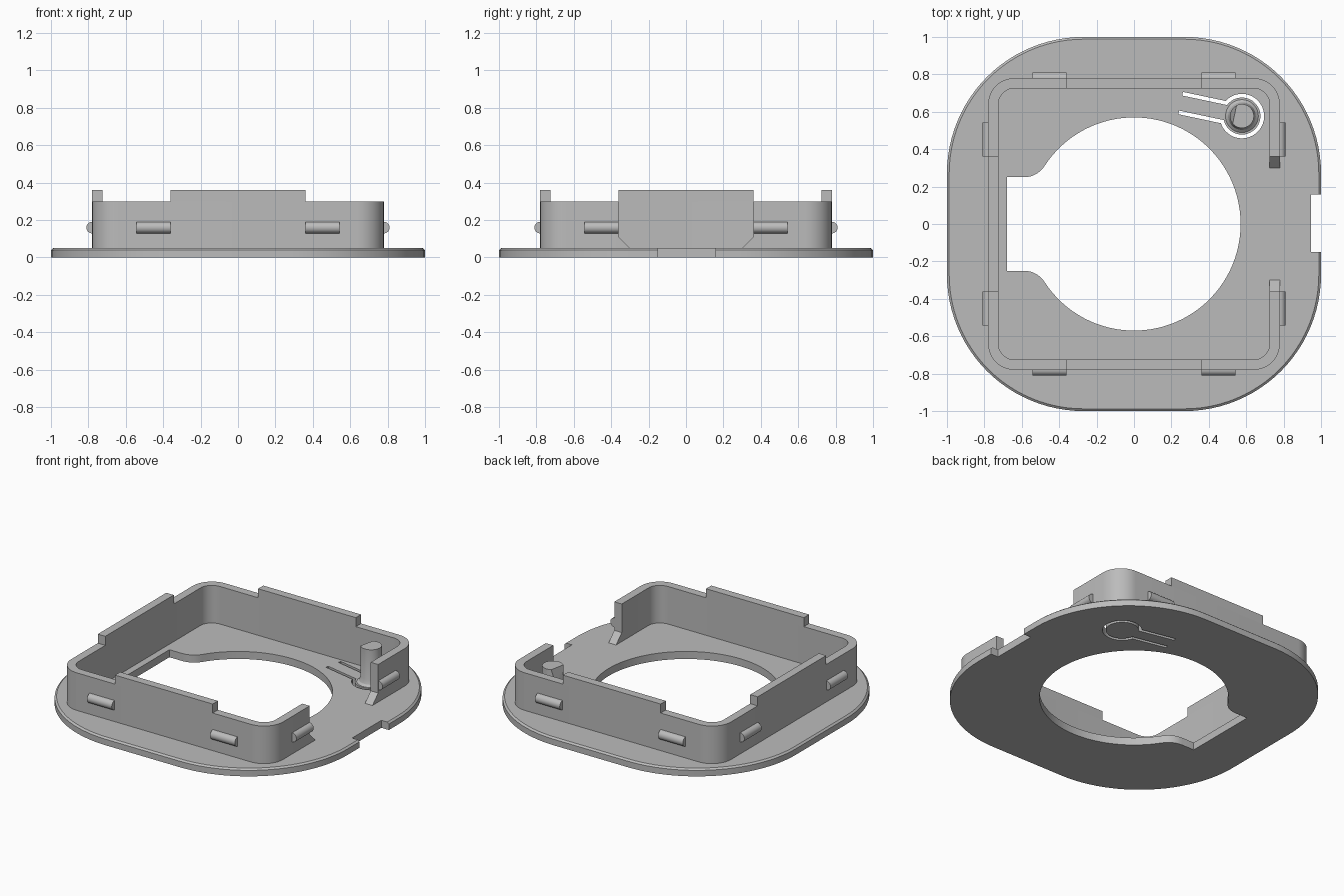
import bpy, bmesh
from math import sin, cos, pi, radians, asin, atan2
from mathutils import Vector, Matrix

if "Cube" in bpy.data.objects:
    bpy.data.objects.remove(bpy.data.objects["Cube"], do_unlink=True)

grey = bpy.data.materials.new("plain_grey")
grey.use_nodes = True
grey.diffuse_color = (0.5, 0.5, 0.5, 1)
grey.node_tree.nodes["Principled BSDF"].inputs["Base Color"].default_value = grey.diffuse_color

PLATE_TOP, WALL_TOP, TAB_TOP = 0.05, 0.30, 0.36
WALL, THICK, GAP = 0.78, 0.055, 0.36


def arc(cx, cy, r, a0, a1, n):
    """Points along an arc, angles in radians."""
    return [(cx + r * cos(a0 + (a1 - a0) * i / n), cy + r * sin(a0 + (a1 - a0) * i / n))
            for i in range(n + 1)]


def rounded_square(half, r, n):
    """Closed outline that starts and ends at the middle of the +x side."""
    c = half - r
    pts = []
    for k, (sx, sy) in enumerate([(1, 1), (-1, 1), (-1, -1), (1, -1)]):
        pts += arc(sx * c, sy * c, r, k * pi / 2, (k + 1) * pi / 2, n)
    return pts


def finish(name, bm):
    bmesh.ops.recalc_face_normals(bm, faces=bm.faces)
    mesh = bpy.data.meshes.new(name)
    bm.to_mesh(mesh)
    bm.free()
    mesh.materials.append(grey)
    ob = bpy.data.objects.new(name, mesh)
    bpy.context.collection.objects.link(ob)
    return ob


def loft(name, layers, matrix=Matrix()):
    """Solid through stacked outlines given as (outline, height)."""
    bm = bmesh.new()
    rings = [[bm.verts.new(matrix @ Vector((x, y, z))) for x, y in pts] for pts, z in layers]
    bm.faces.new(rings[0])
    bm.faces.new(rings[-1])
    n = len(rings[0])
    for lo, hi in zip(rings, rings[1:]):
        for i in range(n):
            j = (i + 1) % n
            bm.faces.new((lo[i], lo[j], hi[j], hi[i]))
    return finish(name, bm)


def prism(name, pts, z0, z1, matrix=Matrix()):
    return loft(name, [(pts, z0), (pts, z1)], matrix)


def box(name, x0, x1, y0, y1, z0, z1, matrix=Matrix()):
    return prism(name, [(x0, y0), (x1, y0), (x1, y1), (x0, y1)], z0, z1, matrix)


def cut(ob, cutter):
    """Subtract the cutter and discard it."""
    mod = ob.modifiers.new("cut", 'BOOLEAN')
    mod.operation, mod.solver, mod.object = 'DIFFERENCE', 'EXACT', cutter
    bpy.context.view_layer.update()
    deps = bpy.context.evaluated_depsgraph_get()
    mesh = bpy.data.meshes.new_from_object(ob.evaluated_get(deps))
    ob.modifiers.clear()
    ob.data = mesh
    bpy.data.objects.remove(cutter, do_unlink=True)


def smooth(ob):
    bpy.ops.object.select_all(action='DESELECT')
    ob.select_set(True)
    bpy.context.view_layer.objects.active = ob
    bpy.ops.object.shade_smooth_by_angle(angle=radians(28))


parts = []

# Base plate with a chamfered top edge
outer = rounded_square(1.0, 0.73, 24)
inner = rounded_square(0.988, 0.718, 24)
plate = loft("base_plate", [(outer, 0), (outer, 0.04), (inner, PLATE_TOP)])

# Round opening with a filleted rectangular bay on the -x side
R, bay, fil = 0.57, 0.25, 0.13
fy = bay + fil
fx = -((R + fil) ** 2 - fy ** 2) ** 0.5
half = [(-0.68, bay)] + arc(fx, fy, fil, -pi / 2, atan2(-fy, -fx), 8)
half += arc(0, 0, R, atan2(fy, fx), 0, 40)[1:]
cut(plate, prism("opening_cutter", half + [(x, -y) for x, y in half[-2::-1]], -0.1, 0.2))
cut(plate, box("notch_cutter", 0.945, 1.1, -0.15, 0.158, -0.1, 0.2))

# Thin slot that frees a spring tongue around the button
at_button = Matrix.Translation((0.577, 0.577, 0)) @ Matrix.Rotation(radians(168), 4, 'Z')


def slot_side(r, w):
    a = asin(w / r)
    return [(0.335, w)] + arc(0, 0, r, a, 2 * pi - a, 36) + [(0.335, -w)]


slot = slot_side(0.119, 0.061) + slot_side(0.099, 0.041)[::-1]
cut(plate, prism("slot_cutter", slot, -0.1, 0.2, at_button))
parts.append(plate)

# Button post: flared foot, straight shaft, one side sliced at a slant
rings = [(0.088, PLATE_TOP - 0.01), (0.088, PLATE_TOP), (0.074, 0.062), (0.064, 0.09), (0.064, 0.29)]
post = loft("button_post", [(arc(0, 0, r, 0, 2 * pi, 32)[:-1], z) for r, z in rings], at_button)
bm = bmesh.new()
bm.from_mesh(post.data)
rot = at_button.to_3x3()
res = bmesh.ops.bisect_plane(bm, geom=bm.verts[:] + bm.edges[:] + bm.faces[:],
                             plane_co=at_button @ Vector((0.04, 0, 0.29)),
                             plane_no=rot @ Vector((1, 0, 0.2)), clear_outer=True)
bmesh.ops.holes_fill(bm, edges=[e for e in bm.edges if e.is_boundary])
bmesh.ops.recalc_face_normals(bm, faces=bm.faces)
bm.to_mesh(post.data)
bm.free()
parts.append(post)

# Upright wall, open in the middle of the +x side
wall_out = [(WALL, GAP)] + rounded_square(WALL, 0.14, 10) + [(WALL, -GAP)]
inside = WALL - THICK
wall_in = [(inside, GAP)] + rounded_square(inside, 0.14 - THICK, 10) + [(inside, -GAP)]
parts.append(prism("wall", wall_out + wall_in[::-1], PLATE_TOP, WALL_TOP))

# Raised tabs on the three closed sides
for name, turn in (("back_tab", 90), ("side_tab", 180), ("front_tab", 270)):
    parts.append(box(name, inside, WALL, -GAP, GAP, WALL_TOP, TAB_TOP,
                     Matrix.Rotation(radians(turn), 4, 'Z')))

# Small gussets at the foot of each wall end
to_yz = Matrix(((0, 0, 1, 0), (1, 0, 0, 0), (0, 1, 0, 0), (0, 0, 0, 1)))
for name, s in (("back_gusset", 1), ("front_gusset", -1)):
    tri = [(s * GAP, PLATE_TOP), (s * 0.30, PLATE_TOP), (s * GAP, 0.11)]
    parts.append(prism(name, tri, inside, WALL, to_yz))

# Snap ridges: two half-round bars on each side
lie = Matrix.Rotation(radians(90), 4, 'X')
for k, side in enumerate(("right", "back", "left", "front")):
    for s in (1, -1):
        m = (Matrix.Rotation(k * pi / 2, 4, 'Z') @ Matrix.Translation((WALL, s * 0.453, 0.16)) @ lie)
        bar = arc(0, 0, 0.031, -pi / 2, pi / 2, 14)
        parts.append(prism(f"{side}_ridge_{'a' if s > 0 else 'b'}", bar, -0.091, 0.091, m))

for ob in parts:
    smooth(ob)
